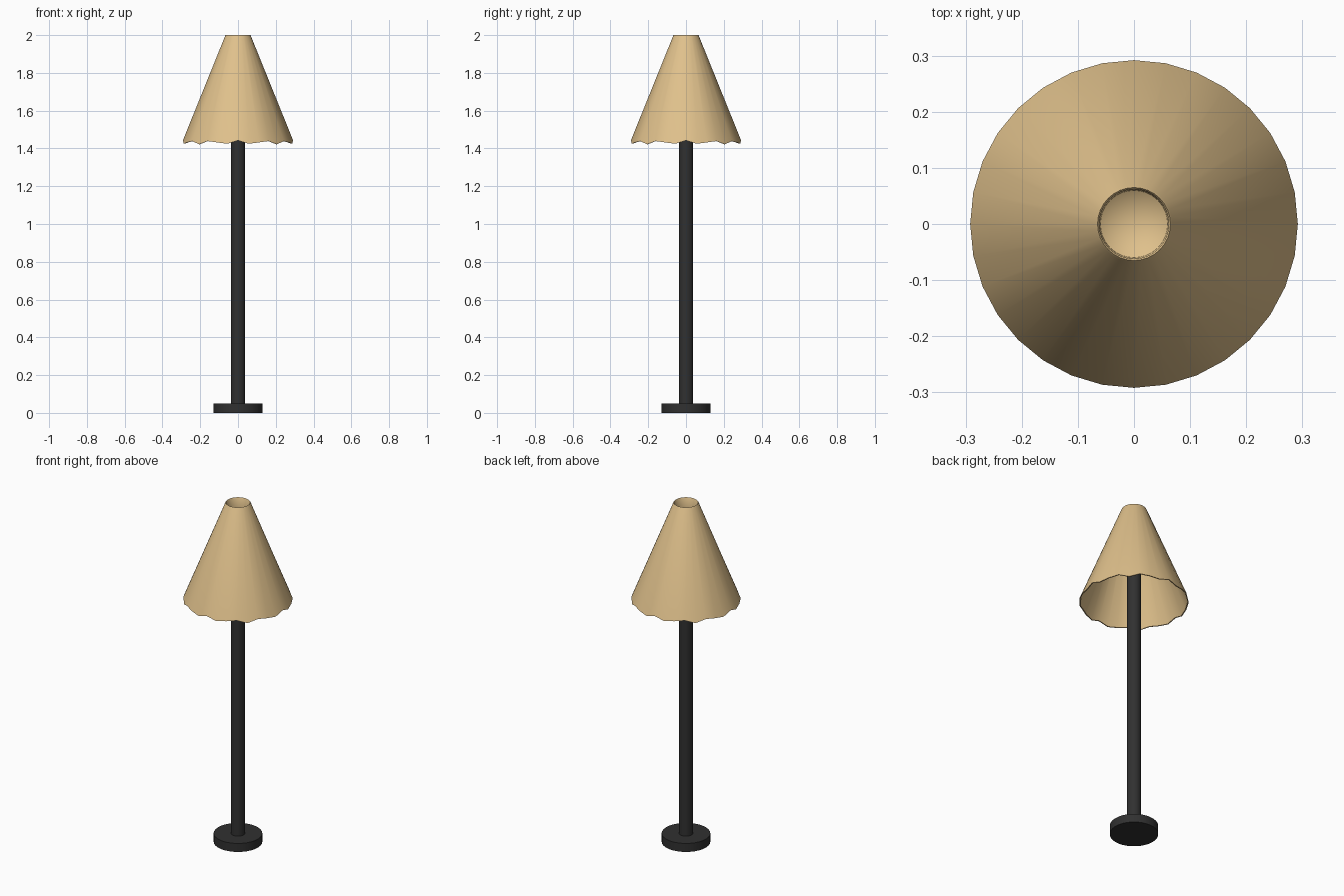
import bpy, bmesh, math

if "Cube" in bpy.data.objects:
    bpy.data.objects.remove(bpy.data.objects["Cube"])

SEG = 32

def material(name, rgb):
    m = bpy.data.materials.new(name)
    m.diffuse_color = (*rgb, 1)
    m.use_nodes = True
    m.node_tree.nodes["Principled BSDF"].inputs["Base Color"].default_value = m.diffuse_color
    return m

def lathe(name, profile, mat, wave=None):
    """Revolve (radius, z) points; radius 0 closes to a pole. wave(i, angle) offsets z of point i."""
    bm = bmesh.new()
    rings = []
    for i, (r, z) in enumerate(profile):
        if r == 0:
            rings.append([bm.verts.new((0, 0, z))] * SEG)
            continue
        ring = []
        for k in range(SEG):
            a = 2 * math.pi * k / SEG
            dz = wave(i, a) if wave else 0
            ring.append(bm.verts.new((r * math.cos(a), r * math.sin(a), z + dz)))
        rings.append(ring)
    for lo, hi in zip(rings, rings[1:]):
        for k in range(SEG):
            n = (k + 1) % SEG
            bm.faces.new(dict.fromkeys((lo[k], lo[n], hi[n], hi[k])))
    bmesh.ops.recalc_face_normals(bm, faces=bm.faces)
    me = bpy.data.meshes.new(name)
    bm.to_mesh(me)
    bm.free()
    ob = bpy.data.objects.new(name, me)
    bpy.context.collection.objects.link(ob)
    me.materials.append(mat)
    bpy.ops.object.select_all(action='DESELECT')
    ob.select_set(True)
    bpy.context.view_layer.objects.active = ob
    bpy.ops.object.shade_smooth_by_angle(angle=math.radians(35))
    return ob

black = material("black_metal", (0.03, 0.03, 0.03))
tan = material("tan_fabric", (0.74, 0.53, 0.26))

# Base disc and pole
lathe("base", [(0, 0), (0.13, 0), (0.13, 0.05), (0, 0.05)], black)
lathe("pole", [(0, 0.05), (0.038, 0.05), (0.038, 1.86), (0, 1.86)], black)

# Shade: thin cone with a scalloped hem, rolled top rim and recessed closed top
def hem(i, a):
    return 0.01 * math.cos(12 * a) if i < 2 else 0

lathe("shade", [(0.286, 1.432), (0.292, 1.432), (0.068, 1.996), (0.065, 2.0),
                (0.062, 1.996), (0.06, 1.94), (0, 1.90)], tan, hem)
